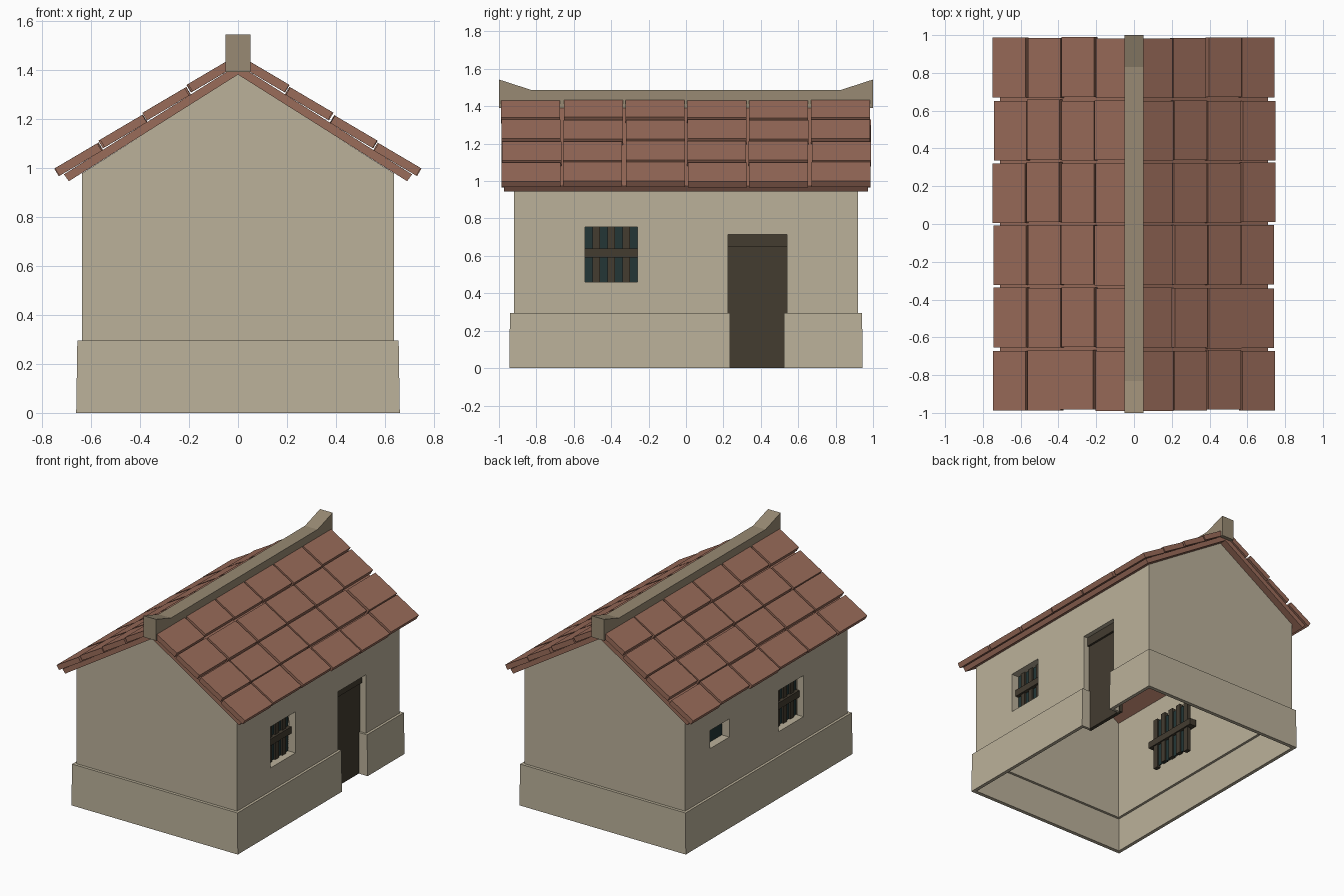
import bpy, bmesh, math, random
from mathutils import Matrix, Vector

random.seed(4)
if "Cube" in bpy.data.objects:
    bpy.data.objects.remove(bpy.data.objects["Cube"])


def material(name, rgb):
    lin = [(c / 255 / 12.92) if c < 11 else ((c / 255 + 0.055) / 1.055) ** 2.4 for c in rgb]
    m = bpy.data.materials.new(name)
    m.use_nodes = True
    m.diffuse_color = (*lin, 1)
    m.node_tree.nodes["Principled BSDF"].inputs["Base Color"].default_value = (*lin, 1)
    return m


PLASTER = material("plaster", (187, 177, 154))
TILE = material("clay_tile", (154, 108, 90))
RIDGE = material("ridge_stone", (152, 138, 115))
WOOD = material("dark_wood", (67, 60, 48))
GLASS = material("teal_glass", (35, 54, 54))


def finish(name, bm, mat):
    bmesh.ops.recalc_face_normals(bm, faces=bm.faces)
    me = bpy.data.meshes.new(name)
    bm.to_mesh(me)
    bm.free()
    me.materials.append(mat)
    ob = bpy.data.objects.new(name, me)
    bpy.context.collection.objects.link(ob)
    return ob


def add_box(bm, lo, hi, matrix=Matrix()):
    lo, hi = Vector(lo), Vector(hi)
    m = matrix @ Matrix.Translation((lo + hi) / 2) @ Matrix.Diagonal((*(hi - lo), 1))
    return bmesh.ops.create_cube(bm, size=1, matrix=m)["verts"]


def box(name, lo, hi, mat):
    bm = bmesh.new()
    add_box(bm, lo, hi)
    return finish(name, bm, mat)


def side_box(s, x, y, z):
    """Corner points of a box on the side wall facing s."""
    xs = sorted((s * x[0], s * x[1]))
    return (xs[0], y[0], z[0]), (xs[1], y[1], z[1])


def prism(name, points, half, along, mat):
    """Extrude a profile along x or y, centred."""
    bm = bmesh.new()
    place = (lambda a, z: (-half, a, z)) if along == "x" else (lambda a, z: (a, -half, z))
    face = bm.faces.new([bm.verts.new(place(a, z)) for a, z in points])
    out = bmesh.ops.extrude_face_region(bm, geom=[face])["geom"]
    shift = (2 * half, 0, 0) if along == "x" else (0, 2 * half, 0)
    bmesh.ops.translate(bm, vec=shift, verts=[v for v in out if isinstance(v, bmesh.types.BMVert)])
    return finish(name, bm, mat)


def cut(target, lo, hi):
    cutter = box("cutter", lo, hi, PLASTER)
    cutter.hide_render = True
    mod = target.modifiers.new("cut", "BOOLEAN")
    mod.operation, mod.solver, mod.object = "DIFFERENCE", "EXACT", cutter
    bpy.context.view_layer.objects.active = target
    bpy.ops.object.modifier_apply(modifier=mod.name)
    bpy.data.objects.remove(cutter)


# Openings: side, y range, z range
DOOR = (1, (0.225, 0.54), (0.2, 0.715))
OPENINGS = {
    "door": DOOR,
    "left_window": (1, (-0.54, -0.26), (0.46, 0.755)),
    "right_window": (-1, (-0.42, -0.14), (0.46, 0.755)),
    "small_window": (-1, (0.42, 0.64), (0.635, 0.765)),
}

# Gabled walls, hollow and open underneath
walls = prism("walls", [(-0.637, 0.25), (0.637, 0.25), (0.637, 0.977), (0, 1.382), (-0.637, 0.977)],
              0.92, "y", PLASTER)
cut(walls, (-0.617, -0.9, 0), (0.617, 0.9, 1.6))
for s, y, z in OPENINGS.values():
    cut(walls, *side_box(s, (0.5, 0.8), y, z))

# Plinth, slightly tapered, with a gap for the door
bm = bmesh.new()
for v in add_box(bm, (-0.66, -0.945, 0), (0.66, 0.945, 0.295)):
    if v.co.z > 0.1:
        v.co.x *= 0.993
        v.co.y *= 0.996
plinth = finish("plinth", bm, PLASTER)
cut(plinth, (-0.635, -0.918, -0.1), (0.635, 0.918, 0.5))
cut(plinth, (0.5, 0.235, -0.1), (0.8, 0.525, 0.5))
for i, (a, b) in enumerate(((0.215, 0.235), (0.525, 0.545))):
    box(f"plinth_jamb_{i + 1}", (0.585, a, 0), (0.65, b, 0.295), PLASTER)

# Reveals lining the openings
for name, (s, y, z) in OPENINGS.items():
    bm = bmesh.new()
    add_box(bm, *side_box(s, (0.575, 0.634), y, z))
    bm.normal_update()
    drop = [f for f in bm.faces if abs(f.normal.x) > 0.5 or (name == "door" and f.normal.z < -0.5)]
    bmesh.ops.delete(bm, geom=drop, context="FACES")
    finish(name + "_reveal", bm, PLASTER)

# Door panel and lintel
box("door_panel", (0.565, 0.215, 0), (0.59, 0.55, 0.66), WOOD)
box("door_lintel", (0.56, 0.205, 0.65), (0.605, 0.56, 0.73), WOOD)

# Barred windows: pane, upright bars and a cross rail
for name in ("left_window", "right_window"):
    s, y, z = OPENINGS[name]
    mid = sum(y) / 2
    box(name + "_pane", *side_box(s, (0.572, 0.578), (mid - 0.17, mid + 0.17), (0.43, 0.785)), GLASS)
    bm = bmesh.new()
    for k in range(-2, 3):
        c = mid + 0.08 * k
        d = random.uniform(-0.015, 0.015)
        add_box(bm, *side_box(s, (0.56, 0.59), (c - 0.02, c + 0.02), (0.42 + d, 0.8 + d)))
    finish(name + "_bars", bm, WOOD)
    box(name + "_rail", *side_box(s, (0.55, 0.605), (mid - 0.22, mid + 0.22), (0.592, 0.64)), WOOD)

s, y, z = OPENINGS["small_window"]
box("small_window_pane", *side_box(s, (0.57, 0.578), (y[0] - 0.01, y[1] + 0.01), (z[0] - 0.01, z[1] + 0.01)), GLASS)

# Roof boards
half = [(0.69, 0.945), (0.71, 0.973), (0, 1.42)]
prism("roof_boards", [(0, 1.38)] + half + [(-x, z) for x, z in reversed(half[:2])], 0.972, "y", TILE)

# Overlapping tiles, slightly uneven
tilt = math.radians(30.5)
for s, name in ((1, "left_roof_tiles"), (-1, "right_roof_tiles")):
    bm = bmesh.new()
    for row in range(4):
        for col in range(6):
            x = 0.727 - 0.18 * row + random.uniform(-0.005, 0.005)
            yc = (col - 2.5) * 0.331 + random.uniform(-0.004, 0.004)
            m = (Matrix.Diagonal((s, 1, 1, 1)) @ Matrix.Translation((x, yc, 1.428 - 0.633 * x))
                 @ Matrix.Rotation(tilt, 4, "Y"))
            add_box(bm, (-0.2, -0.158, 0), (0, 0.158, 0.036), m)
    finish(name, bm, TILE)

# Ridge beam with upswept ends
prism("ridge", [(-1, 1.39), (1, 1.39), (1, 1.543), (0.83, 1.488), (-0.83, 1.488), (-1, 1.543)],
      0.05, "x", RIDGE)
